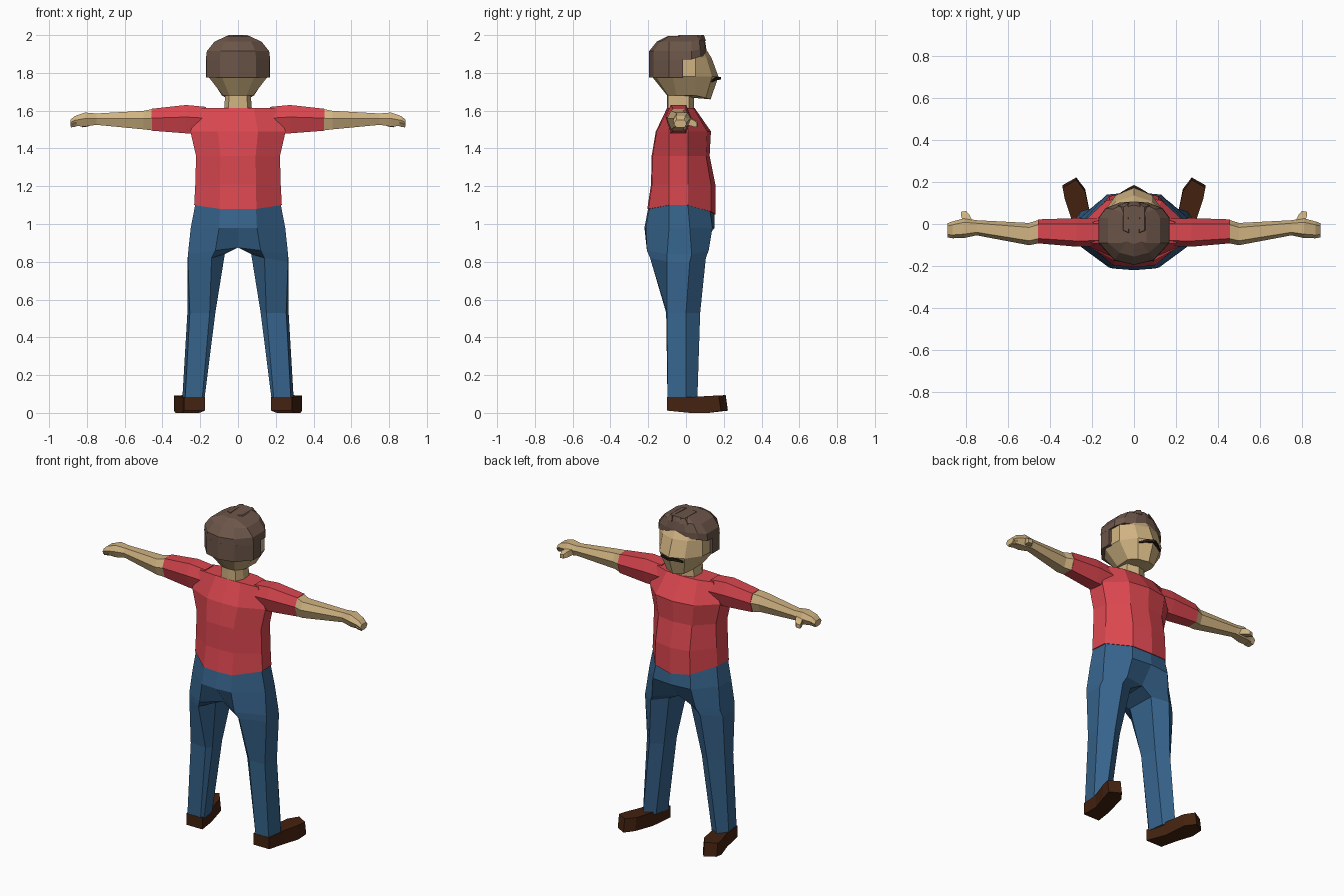
import bpy, bmesh, math
from mathutils import Matrix


def material(name, rgb):
    m = bpy.data.materials.new(name)
    m.diffuse_color = (*rgb, 1)
    return m


RED = material("red_cloth", (0.70, 0.062, 0.078))
BLUE = material("blue_denim", (0.037, 0.125, 0.26))
SKIN = material("skin", (0.63, 0.45, 0.22))
HAIR = material("brown_hair", (0.15, 0.092, 0.067))
SHOE = material("dark_brown_leather", (0.058, 0.016, 0.005))
DARK = material("dark_whiskers", (0.022, 0.012, 0.008))


def loft(name, rings, mat):
    """Skin closed rings on the +x side, cap the ends and mirror across x = 0."""
    bm = bmesh.new()
    rows = [[bm.verts.new(p) for p in ring] for ring in rings]
    n = len(rows[0])
    for a, b in zip(rows, rows[1:]):
        for i in range(n):
            quad = (a[i], a[(i + 1) % n], b[(i + 1) % n], b[i])
            if any(v.co.x > 1e-5 for v in quad):    # no wall on the centre line
                bm.faces.new(quad)
    bm.faces.new(rows[0])
    bm.faces.new(rows[-1])
    bmesh.ops.mirror(bm, geom=bm.verts[:] + bm.edges[:] + bm.faces[:],
                     matrix=Matrix(), merge_dist=0.0005, axis='X')
    bmesh.ops.recalc_face_normals(bm, faces=bm.faces[:])
    me = bpy.data.meshes.new(name)
    bm.to_mesh(me)
    bm.free()
    me.materials.append(mat)
    ob = bpy.data.objects.new(name, me)
    bpy.context.collection.objects.link(ob)
    return ob


def flat(z, pts):
    return [(x, y, z) for x, y in pts]


# Shirt: half rings of height, width, back, front, hem drop
def body_ring(z, w, b, f, drop=0.0):
    return [(0, b, z - drop * 0.4), (w * 0.42, b * 0.97, z - drop * 0.4),
            (w, -0.09, z), (w * 0.96, 0.01, z),
            (w * 0.52, f * 0.85, z - drop * 0.7), (0, f, z - drop)]


loft("shirt", [body_ring(1.10, 0.232, -0.205, 0.157, 0.05),
               body_ring(1.21, 0.226, -0.185, 0.155),
               body_ring(1.36, 0.222, -0.182, 0.125),
               body_ring(1.49, 0.252, -0.160, 0.132),
               body_ring(1.615, 0.20, -0.10, 0.045)], RED)

# Trousers: waist, hips, crotch split, thigh, knee, cuff
loft("trousers", [
    body_ring(1.105, 0.226, -0.20, 0.15, 0.05),
    flat(0.98, [(0, -.22), (.10, -.212), (.25, -.09), (.238, .02), (.13, .14), (0, .152)]),
    [(0, -.15, .875), (.12, -.207, .86), (.265, -.10, .84), (.255, .03, .84),
     (.15, .12, .86), (0, .07, .88)],
    [(.07, -.12, .84), (.14, -.19, .82), (.265, -.10, .80), (.268, .02, .80),
     (.17, .105, .82), (.075, .06, .84)],
    flat(0.53, [(.12, -.08), (.15, -.105), (.255, -.10), (.268, 0), (.20, .075), (.13, .03)]),
    flat(0.07, [(.178, -.08), (.19, -.098), (.28, -.098), (.295, 0), (.255, .06), (.192, .02)]),
], BLUE)

# Shoes, toes turned outward
sole = [(.175, -.10), (.285, -.10), (.297, .02), (.33, .12), (.34, .185),
        (.275, .222), (.233, .167), (.205, .03)]
loft("shoes", [[(x, y, 0.012 if y < 0 or y > 0.15 else 0.0) for x, y in sole],
               [(x, y - 0.012 * (y > 0.15), 0.083 + 0.05 * max(y, 0)) for x, y in sole]], SHOE)


# Arms: six-sided rings along x
def arm_ring(x, cy, cz, hy, hz):
    return [(x, cy + hy * sy, cz + hz * sz) for sy, sz in
            ((-1, 0.15), (-.6, 1), (.6, 1), (1, 0.1), (.6, -1), (-.6, -1))]


loft("sleeves", [arm_ring(.17, -.04, 1.55, .065, .07),
                 arm_ring(.275, -.04, 1.555, .068, .075),
                 arm_ring(.457, -.035, 1.552, .057, .058)], RED)
loft("forearms_and_hands", [arm_ring(.45, -.035, 1.552, .056, .057),
                            arm_ring(.50, -.048, 1.550, .053, .049),
                            arm_ring(.75, -.018, 1.555, .036, .030),
                            arm_ring(.81, -.020, 1.553, .047, .037),
                            arm_ring(.865, -.028, 1.545, .040, .026),
                            arm_ring(.888, -.030, 1.533, .034, .018)], SKIN)
loft("fingertips", [arm_ring(.855, -.03, 1.532, .036, .016),
                    arm_ring(.885, -.03, 1.525, .034, .014)], SKIN)
loft("thumbs", [[(.765, .005, z) for z in (1.565, 1.53)] + [(.81, .005, z) for z in (1.525, 1.565)],
                [(.785, .045, z) for z in (1.555, 1.52)] + [(.825, .04, z) for z in (1.515, 1.55)],
                [(.80, .062, z) for z in (1.54, 1.515)] + [(.825, .058, z) for z in (1.512, 1.535)]], SKIN)


# Neck and head
def head_ring(z, w, b, f, ys=-0.07):
    return [(0, b, z), (w * 0.55, b * 0.9, z), (w, ys, z), (w * 0.95, 0.05, z),
            (w * 0.55, f * 0.8, z), (0, f, z)]


loft("neck", [flat(z, [(0, -.10), (.05 * k, -.095), (.072 * k, -.05), (.065 * k, .015), (0, .042)])
              for z, k in ((1.58, 1.05), (1.70, 0.92))], SKIN)
loft("head", [[(0, -.10, 1.68), (.045, -.095, 1.68), (.08, -.05, 1.68), (.085, .05, 1.68),
               (.06, .105, 1.667), (0, .13, 1.66)],
              head_ring(1.78, .157, -.18, .172),
              head_ring(1.88, .155, -.18, .135),
              head_ring(1.95, .12, -.14, .09)], SKIN)

# Moustache: thin bent bar under the cheeks
loft("moustache", [[(0, y, z) for y, z in ((.15, 1.765), (.186, 1.765), (.186, 1.778), (.15, 1.782))],
                   [(.04, y, z) for y, z in ((.13, 1.762), (.165, 1.762), (.165, 1.778), (.13, 1.782))],
                   [(.075, y, z) for y, z in ((.10, 1.752), (.142, 1.752), (.142, 1.762), (.10, 1.764))]], DARK)

# Hair: back and side curtain, then the cap over the crown
curtain = [(0, -.195), (.095, -.172), (.168, -.09), (.17, -.017), (0, -.017)]
loft("hair_back", [flat(1.775, curtain), flat(1.875, curtain)], HAIR)


def hair_ring(z, w, b, f, side, tilt=0.0):
    return [(0, b, z), (w * 0.56, b * 0.88, z), (w, -.09, z), (w, side * 0.4, z),
            (w * 0.8, side, z + tilt), (w * 0.42, f * 0.94, z + tilt), (0, f, z + tilt)]


loft("hair_cap", [hair_ring(1.872, .17, -.195, .108, .075, 0.015),
                  hair_ring(1.915, .165, -.195, .108, .075, 0.01),
                  hair_ring(1.965, .125, -.155, .10, .07, 0.01),
                  hair_ring(1.995, .06, -.095, .09, .055, 0.005)], HAIR)
# Raised locks on the crown
loft("hair_locks", [flat(1.97, [(.02, -.06), (.08, -.04), (.075, .09), (.025, .105)]),
                    flat(2.0, [(.025, -.04), (.05, -.03), (.05, .08), (.03, .095)])], HAIR)
